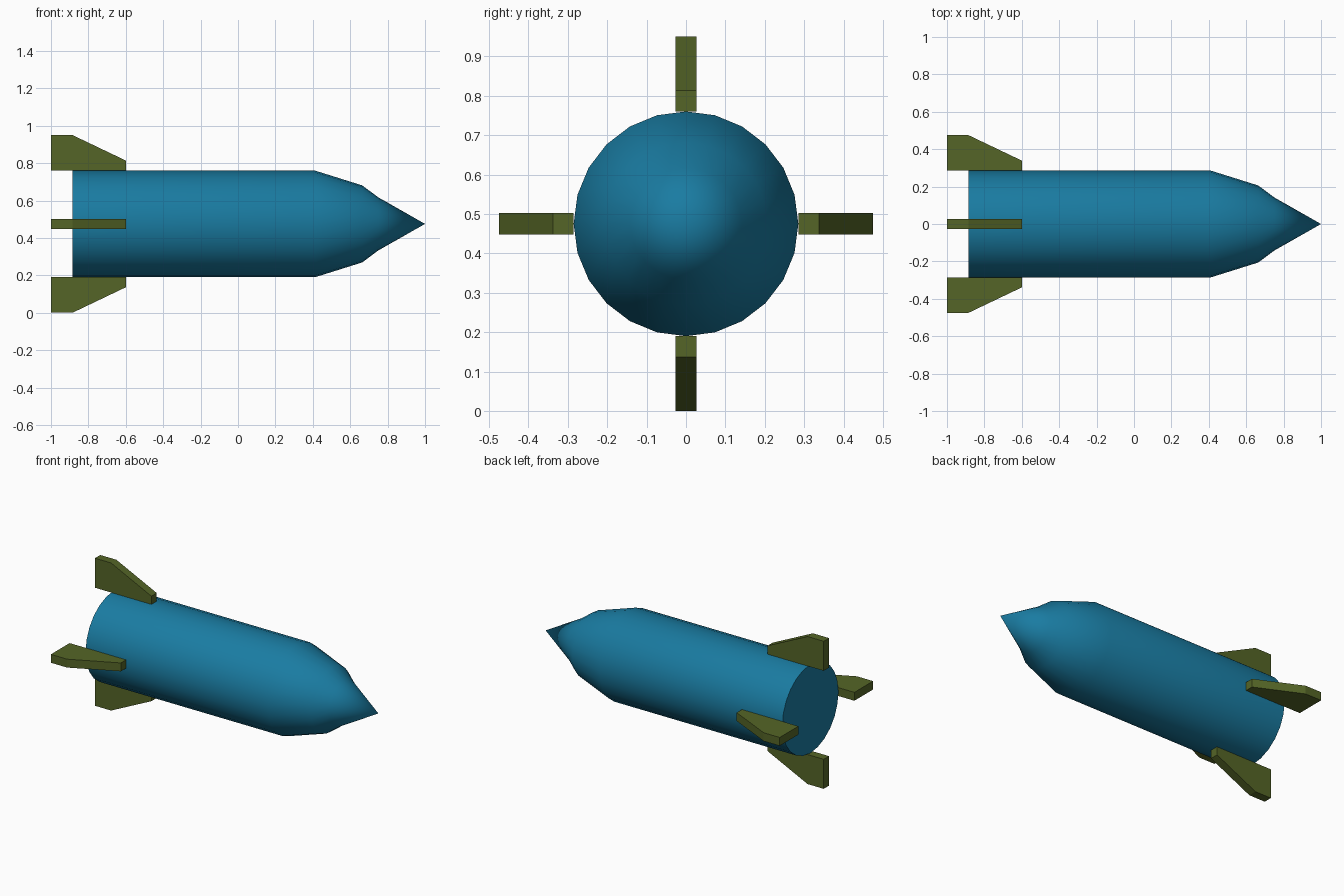
import bpy, bmesh, math
from mathutils import Matrix, Vector

if "Cube" in bpy.data.objects:
    bpy.data.objects.remove(bpy.data.objects["Cube"])

AXIS_Z = 0.475
SIDES = 24


def material(name, color):
    m = bpy.data.materials.new(name)
    m.diffuse_color = color
    m.use_nodes = True
    m.node_tree.nodes["Principled BSDF"].inputs["Base Color"].default_value = m.diffuse_color
    return m


def finish(name, bm, mat):
    bmesh.ops.recalc_face_normals(bm, faces=bm.faces)
    me = bpy.data.meshes.new(name)
    bm.to_mesh(me)
    bm.free()
    me.materials.append(mat)
    ob = bpy.data.objects.new(name, me)
    ob.location.z = AXIS_Z
    bpy.context.collection.objects.link(ob)
    return ob


blue = material("blue", (0.01, 0.2, 0.36, 1))
olive = material("olive", (0.09, 0.13, 0.02, 1))

# Body: profile (x, radius) turned around the x axis, flat tail, pointed nose
profile = [(-0.886, 0.285), (0.412, 0.285), (0.664, 0.206), (0.75, 0.142)]
bm = bmesh.new()
rings = []
for x, r in profile:
    rings.append([bm.verts.new((x, r * math.sin(a), r * math.cos(a)))
                  for a in (math.tau * i / SIDES for i in range(SIDES))])
tip = bm.verts.new((1.0, 0, 0))
bm.faces.new(rings[0])
for i in range(SIDES):
    j = (i + 1) % SIDES
    for a, b in zip(rings, rings[1:]):
        bm.faces.new((a[i], a[j], b[j], b[i]))
    bm.faces.new((rings[-1][i], rings[-1][j], tip))
body = finish("body", bm, blue)
bpy.context.view_layer.objects.active = body
body.select_set(True)
bpy.ops.object.shade_smooth_by_angle(angle=math.radians(40))
body.select_set(False)

# Tail fins: one flat outline thickened, repeated every quarter turn
outline = [(-1, 0.285), (-1, 0.475), (-0.885, 0.475), (-0.598, 0.338), (-0.598, 0.285)]
THICK = 0.054
for k, side in enumerate(("top", "left", "bottom", "right")):
    bm = bmesh.new()
    face = bm.faces.new([bm.verts.new((x, -THICK / 2, z)) for x, z in outline])
    ext = bmesh.ops.extrude_face_region(bm, geom=[face], use_keep_orig=True)
    moved = [g for g in ext["geom"] if isinstance(g, bmesh.types.BMVert)]
    bmesh.ops.translate(bm, verts=moved, vec=Vector((0, THICK, 0)))
    bmesh.ops.transform(bm, matrix=Matrix.Rotation(k * math.pi / 2, 4, 'X'), verts=bm.verts)
    finish(side + "_fin", bm, olive)
